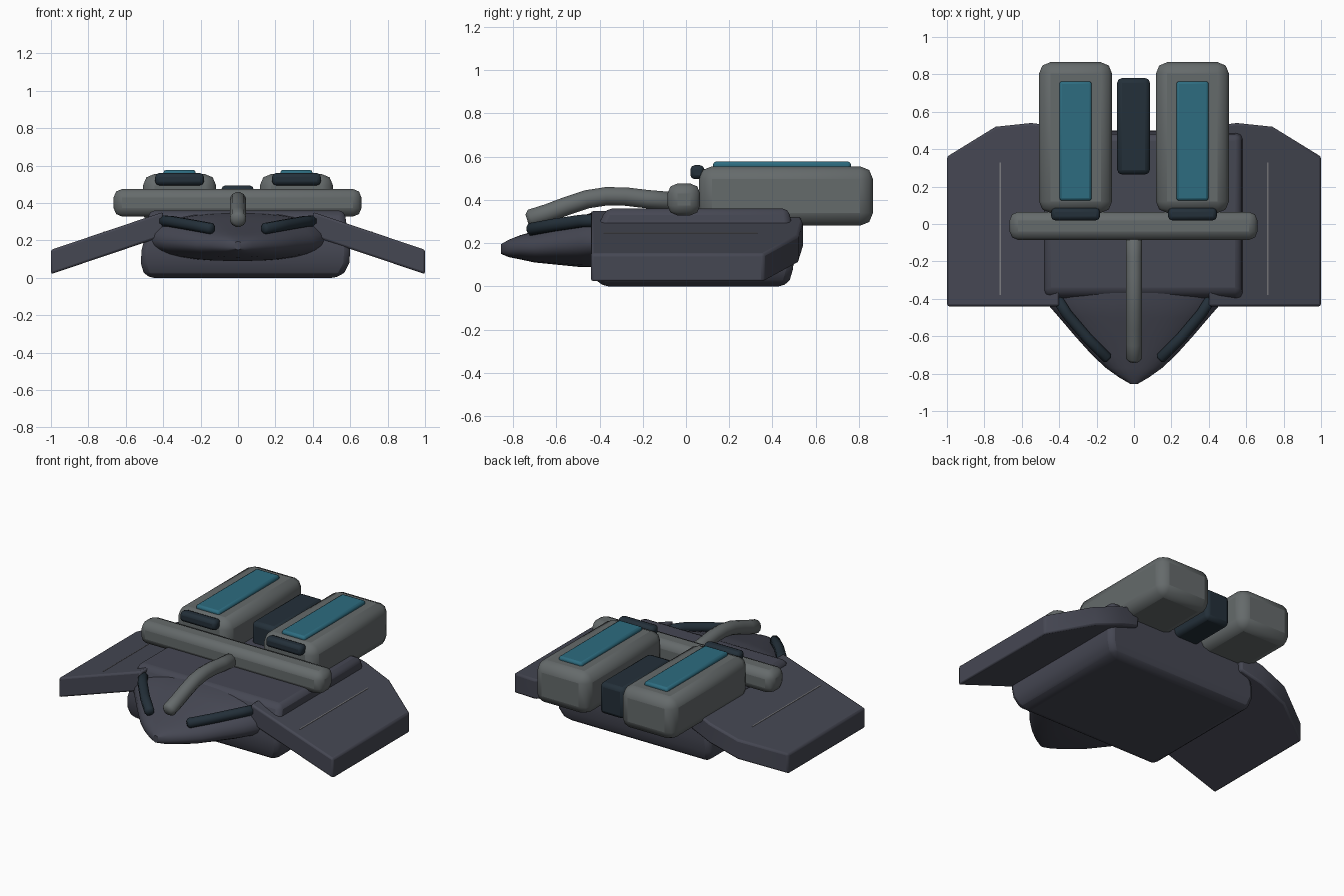
import bpy, bmesh, math
from mathutils import Vector

if "Cube" in bpy.data.objects:
    bpy.data.objects.remove(bpy.data.objects["Cube"])


def material(name, rgb):
    m = bpy.data.materials.new(name)
    m.diffuse_color = (*rgb, 1)
    m.use_nodes = True
    m.node_tree.nodes["Principled BSDF"].inputs["Base Color"].default_value = m.diffuse_color
    return m


SLATE = material("slate hull", (0.060, 0.063, 0.086))
GREY = material("warm grey metal", (0.130, 0.145, 0.147))
TEAL = material("teal panel", (0.026, 0.150, 0.215))
NAVY = material("dark navy", (0.017, 0.029, 0.041))
LINE = material("pale line", (0.20, 0.20, 0.21))


def finish(name, bm, mat, bevel=0, segments=2, smooth=35):
    bmesh.ops.recalc_face_normals(bm, faces=bm.faces)
    me = bpy.data.meshes.new(name)
    bm.to_mesh(me)
    bm.free()
    ob = bpy.data.objects.new(name, me)
    bpy.context.collection.objects.link(ob)
    me.materials.append(mat)
    if bevel:
        mod = ob.modifiers.new("bevel", 'BEVEL')
        mod.width, mod.segments = bevel, segments
        mod.limit_method = 'ANGLE'
        mod.angle_limit = math.radians(30)
    bpy.ops.object.select_all(action='DESELECT')
    ob.select_set(True)
    bpy.context.view_layer.objects.active = ob
    bpy.ops.object.shade_smooth_by_angle(angle=math.radians(smooth))
    return ob


def loft(name, rings, mat, **kw):
    """Skin a list of equal-length closed rings and cap both ends."""
    bm = bmesh.new()
    vs = [[bm.verts.new(p) for p in r] for r in rings]
    n = len(rings[0])
    for a, b in zip(vs, vs[1:]):
        for i in range(n):
            j = (i + 1) % n
            bm.faces.new((a[i], a[j], b[j], b[i]))
    bm.faces.new(vs[0])
    bm.faces.new(vs[-1][::-1])
    return finish(name, bm, mat, **kw)


def box(name, x, y, z, mat, bevel, segments=2):
    rings = [[(x[0], y[0], h), (x[1], y[0], h), (x[1], y[1], h), (x[0], y[1], h)] for h in z]
    return loft(name, rings, mat, bevel=bevel, segments=segments)


def tube(name, pts, radius, mat, sides=12, flat=1.0):
    """Round bar along a path, with softened ends."""
    pts = [Vector(p) for p in pts]
    rings = []

    def ring(c, t, r):
        side = t.cross(Vector((0, 0, 1))).normalized()
        up = side.cross(t)
        rings.append([c + side * (r * math.cos(a)) + up * (r * flat * math.sin(a))
                      for a in (2 * math.pi * (k + 0.5) / sides for k in range(sides))])

    for i, p in enumerate(pts):
        t = (pts[min(i + 1, len(pts) - 1)] - pts[max(i - 1, 0)]).normalized()
        if i == 0:
            ring(p, t, radius * 0.6)
            ring(p + t * radius * 0.4, t, radius)
        elif i == len(pts) - 1:
            ring(p - t * radius * 0.4, t, radius)
            ring(p, t, radius * 0.6)
        else:
            ring(p, t, radius)
    return loft(name, rings, mat, smooth=50)


# Main hull: stacked rectangles, widest low down
levels = [(0.0, -0.48, 0.53, -0.39, 0.46), (0.03, -0.505, 0.57, -0.415, 0.48),
          (0.08, -0.52, 0.595, -0.43, 0.495), (0.15, -0.515, 0.60, -0.44, 0.50),
          (0.25, -0.49, 0.585, -0.42, 0.495), (0.36, -0.475, 0.57, -0.37, 0.475)]
loft("hull", [[(a, c, z), (b, c, z), (b, d, z), (a, d, z)] for z, a, b, c, d in levels],
     SLATE, bevel=0.03)

# Nose: flattened elliptical sections shrinking toward the tip
sections = [(-0.30, 0.50, 0.09, 0.355), (-0.42, 0.47, 0.09, 0.345), (-0.50, 0.40, 0.09, 0.32),
            (-0.60, 0.315, 0.10, 0.29), (-0.70, 0.225, 0.11, 0.255), (-0.77, 0.15, 0.125, 0.235),
            (-0.82, 0.08, 0.135, 0.215), (-0.855, 0.02, 0.15, 0.195)]
rings = []
for y, w, lo, hi in sections:
    mid = lo + (hi - lo) * 0.45
    ring = []
    for k in range(28):
        a = 2 * math.pi * k / 28
        c, s = math.cos(a), math.sin(a)
        rise = (hi - mid) if s > 0 else (mid - lo)
        ring.append((w * math.copysign(abs(c) ** 0.85, c), y,
                     mid + rise * math.copysign(abs(s) ** 0.9, s)))
    rings.append(ring)
loft("nose", rings, SLATE, smooth=40)

# Drooping wings with clipped rear corners
PLAN = [(0.40, -0.44), (1.0, -0.44), (1.0, 0.36), (0.74, 0.52), (0.55, 0.54), (0.40, 0.52)]


def wing_top(x):
    return 0.15 + (1 - x) * 0.337


for side, label in ((-1, "left"), (1, "right")):
    loft(label + "_wing",
         [[(side * x, y, wing_top(x) - d) for x, y in PLAN] for d in (0.13, 0.0)],
         SLATE, bevel=0.012)

    # Thin panel line on the wing
    loft(label + "_wing_line",
         [[(side * x, y, wing_top(x) + d) for x, y in
           ((0.712, -0.38), (0.718, -0.38), (0.718, 0.33), (0.712, 0.33))]
          for d in (-0.002, 0.002)], LINE)

    # Engine pod with teal panel and dark intake
    cx = side * 0.3125
    box(label + "_pod", (cx - 0.195, cx + 0.195), (0.06, 0.865), (0.28, 0.555), GREY, 0.06)
    box(label + "_pod_panel", (cx - 0.086, cx + 0.086), (0.125, 0.763), (0.535, 0.577), TEAL, 0.014)
    box(label + "_intake", (cx - 0.13, cx + 0.13), (0.02, 0.085), (0.495, 0.56), NAVY, 0.02)

    # Dark trim along the nose shoulder
    tube(label + "_nose_trim",
         [(side * 0.41, -0.40, 0.305), (side * 0.36, -0.48, 0.302),
          (side * 0.25, -0.61, 0.283), (side * 0.135, -0.725, 0.262)], 0.031, NAVY, sides=8)

# Dark core between the pods
box("centre_core", (-0.09, 0.085), (0.265, 0.78), (0.29, 0.495), NAVY, 0.025)

# Cross bar and forward curved spar
box("cross_bar", (-0.665, 0.66), (-0.085, 0.065), (0.328, 0.475), GREY, 0.045)
tube("front_spar", [(0, -0.735, 0.308), (0, -0.64, 0.338), (0, -0.55, 0.372), (0, -0.46, 0.402),
                    (0, -0.37, 0.416), (0, -0.28, 0.415), (0, -0.18, 0.403), (0, -0.05, 0.392)],
     0.044, GREY)
